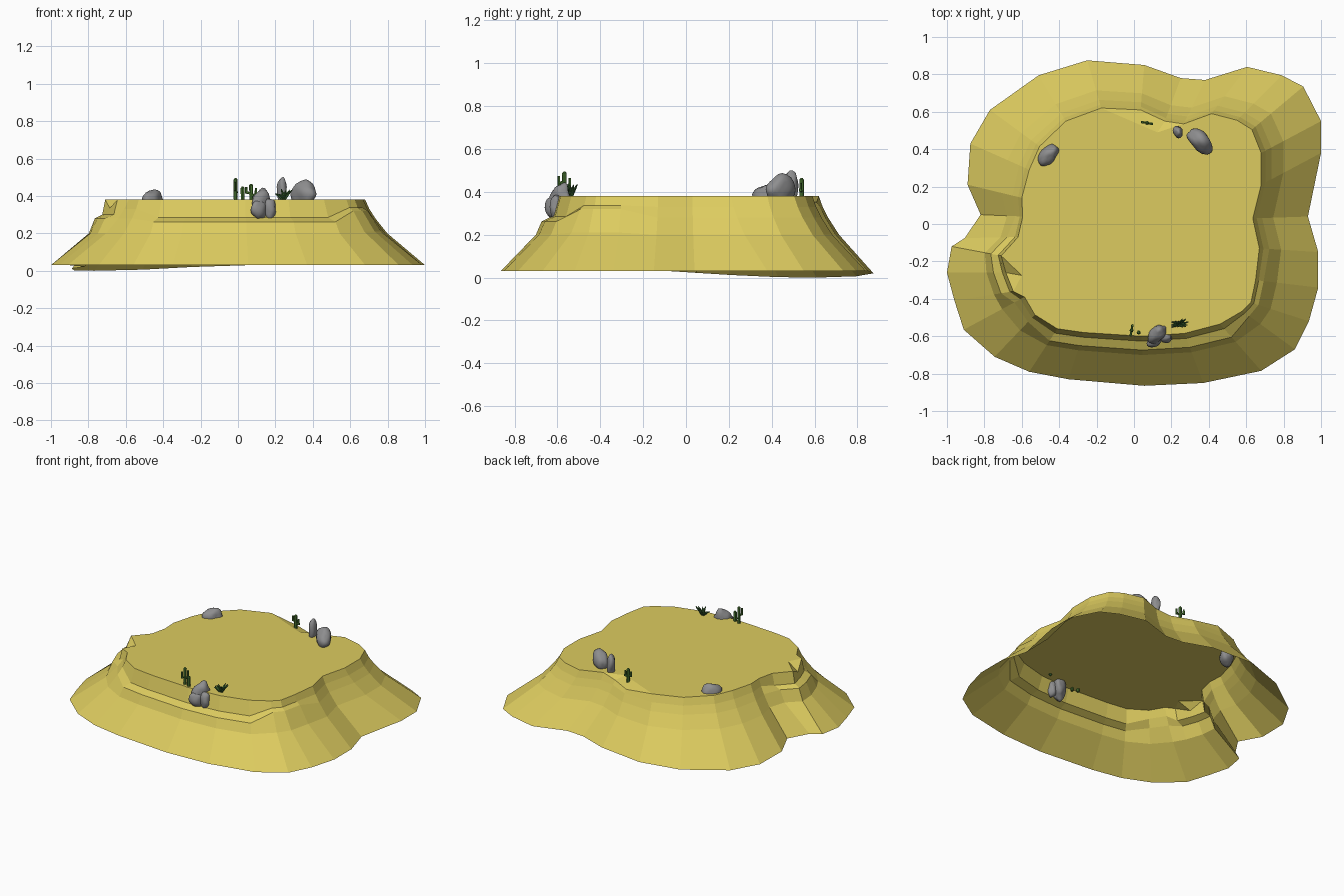
import bpy, bmesh, math, random
from mathutils import Vector, Matrix, noise

if "Cube" in bpy.data.objects:
    bpy.data.objects.remove(bpy.data.objects["Cube"])


def mat(name, col):
    m = bpy.data.materials.new(name)
    m.diffuse_color = (*col, 1)
    m.use_nodes = True
    m.node_tree.nodes["Principled BSDF"].inputs["Base Color"].default_value = m.diffuse_color
    return m


SAND = mat("sand", (0.72, 0.60, 0.115))
STONE = mat("grey stone", (0.27, 0.27, 0.275))
CACTUS = mat("cactus green", (0.075, 0.20, 0.035))
SHRUB = mat("dark shrub green", (0.04, 0.125, 0.03))


def finish(name, bm, material, smooth=False):
    me = bpy.data.meshes.new(name)
    bm.to_mesh(me)
    bm.free()
    me.materials.append(material)
    for p in me.polygons:
        p.use_smooth = smooth
    ob = bpy.data.objects.new(name, me)
    bpy.context.collection.objects.link(ob)
    return ob


# Plan outlines of the mesa, clockwise from the back: foot and matching rim
FOOT = [(-.25, .875), (.055, .85), (.25, .78), (.38, .77), (.605, .84), (.79, .795),
        (.905, .735), (1, .55), (1, .38), (.93, .04), (.985, -.15), (.985, -.34),
        (.935, -.52), (.86, -.67), (.68, -.785), (.37, -.85), (.055, -.865),
        (-.35, -.83), (-.56, -.79), (-.745, -.71), (-.91, -.565), (-.96, -.41),
        (-1, -.26), (-.975, -.12), (-.905, -.075), (-.82, .05), (-.89, .21),
        (-.875, .43), (-.77, .61), (-.51, .795)]
RIM = [(-.175, .62), (.035, .61), (.165, .55), (.265, .535), (.415, .59), (.55, .555),
       (.63, .505), (.68, .38), (.68, .21), (.635, .03), (.67, -.13), (.65, -.30),
       (.625, -.42), (.58, -.465), (.46, -.535), (.27, -.585), (.04, -.60),
       (-.27, -.58), (-.41, -.56), (-.53, -.485), (-.585, -.39), (-.645, -.36),
       (-.685, -.26), (-.71, -.17), (-.62, -.07), (-.595, .04), (-.6, .14),
       (-.56, .29), (-.505, .415), (-.365, .55)]
N = len(FOOT)

# Wall profiles: (fraction from foot to rim, height)
SLOPE = [(.63, .20), (.83, .28), (.93, .33)]
FRONT = [(.62, .20), (.72, .262), (.90, .285)]
RIGHT = [(.66, .21), (.87, .32), (.95, .337)]
LEFT = [(.67, .20), (.79, .28), (.94, .30)]


def profile(i):
    if 11 <= i <= 13:
        return RIGHT
    if 14 <= i <= 18:
        return FRONT
    if 21 <= i <= 24:
        return LEFT
    return SLOPE


# Sagging foot at the back left, and rim points worn down into small gullies
FOOT_Z = {25: .022, 26: .012, 27: .002, 28: 0.0, 29: .006, 0: .02}
RIM_Z = {1: .352, 2: .36, 22: .335}

bm = bmesh.new()
cols = []
for i in range(N):
    f, r = Vector(FOOT[i]), Vector(RIM[i])
    pts = [(0, FOOT_Z.get(i, .03))] + profile(i) + [(1, RIM_Z.get(i, .38))]
    cols.append([bm.verts.new((*f.lerp(r, t), z)) for t, z in pts])
for i in range(N):
    a, b = cols[i], cols[(i + 1) % N]
    for k in range(4):
        bm.faces.new((a[k], a[k + 1], b[k + 1], b[k]))

# Flat plateau, with each gully a fan meeting at one inner point
rim = [c[-1] for c in cols]
p_back = bm.verts.new((.125, .49, .38))
p_left = bm.verts.new((-.60, -.275, .38))
for p, lo, hi in ((p_back, 0, 3), (p_left, 21, 23)):
    for i in range(lo, hi):
        bm.faces.new((rim[i], p, rim[i + 1]))
bm.faces.new([rim[0], p_back] + rim[3:22] + [p_left] + rim[23:])
bmesh.ops.triangulate(bm, faces=[f for f in bm.faces if len(f.verts) > 4])
bmesh.ops.recalc_face_normals(bm, faces=bm.faces)
finish("mesa", bm, SAND)


# Rounded boulders
def rock(name, loc, size, turn=0, lean=0, seed=0):
    bm = bmesh.new()
    bmesh.ops.create_icosphere(bm, subdivisions=3, radius=1)
    off = Vector((seed * 3.7, seed * 1.3, seed * 2.1))
    for v in bm.verts:
        v.co *= 1 + .22 * noise.noise(v.co * 1.3 + off)
    m = (Matrix.Translation(loc) @ Matrix.Rotation(math.radians(turn), 4, 'Z')
         @ Matrix.Rotation(math.radians(lean), 4, 'Y') @ Matrix.Diagonal((*size, 1)))
    bm.transform(m)
    finish(name, bm, STONE, True)


rock("boulder_back_left", (-.457, .37, .37), (.066, .042, .066), 48, 0, 1)
rock("boulder_back_right", (.352, .445, .41), (.082, .048, .07), -45, 0, 2)
rock("boulder_back_spire", (.235, .492, .43), (.026, .032, .075), 20, 0, 3)
rock("boulder_front", (.125, -.588, .355), (.058, .042, .088), 45, 10, 4)
rock("boulder_front_low", (.115, -.615, .325), (.05, .034, .055), 40, 0, 5)
rock("boulder_front_side", (.17, -.605, .33), (.034, .032, .055), 0, 0, 6)


# Cacti: tapered tube segments
def tube(bm, a, b, r1, r2, sides=7):
    a, b = Vector(a), Vector(b)
    d = b - a
    m = Matrix.Translation((a + b) / 2) @ d.to_track_quat('Z', 'Y').to_matrix().to_4x4()
    bmesh.ops.create_cone(bm, cap_ends=True, segments=sides, radius1=r1, radius2=r2,
                          depth=d.length, matrix=m)


def cactus(name, loc, h, angle, arms=True):
    bm = bmesh.new()
    r = .011
    tube(bm, (0, 0, -.02), (0, 0, h - .008), r * .9, r)
    tube(bm, (0, 0, h - .008), (0, 0, h), r, r * .4)
    if arms:
        for s, z, top in ((1, .30, .74), (-1, .42, .82)):
            x = s * .026
            tube(bm, (0, 0, h * z), (x, 0, h * z + .006), .006, .007, 6)
            tube(bm, (x, 0, h * z), (x, 0, h * top), .0075, .006, 6)
    bm.transform(Matrix.Translation(loc) @ Matrix.Rotation(math.radians(angle), 4, 'Z'))
    finish(name, bm, CACTUS)


cactus("cactus_front", (-.013, -.568, .38), .115, 80)
cactus("cactus_front_small", (.025, -.58, .38), .07, 0, False)
cactus("cactus_back", (.07, .54, .375), .09, -10)

# Spiky shrub beside the front boulder
random.seed(4)
bm = bmesh.new()
for i in range(14):
    a = i * 2.4
    reach = random.uniform(.02, .055)
    tip = Vector((.245 + reach * math.cos(a), -.535 + reach * .65 * math.sin(a),
                  .405 + random.uniform(0, .035)))
    root = Vector((.245, -.535, .37))
    mid = root.lerp(tip, .55) + Vector((0, 0, .008))
    tube(bm, root, mid, .004, .007, 5)
    tube(bm, mid, tip, .007, .002, 5)
finish("shrub", bm, SHRUB)
